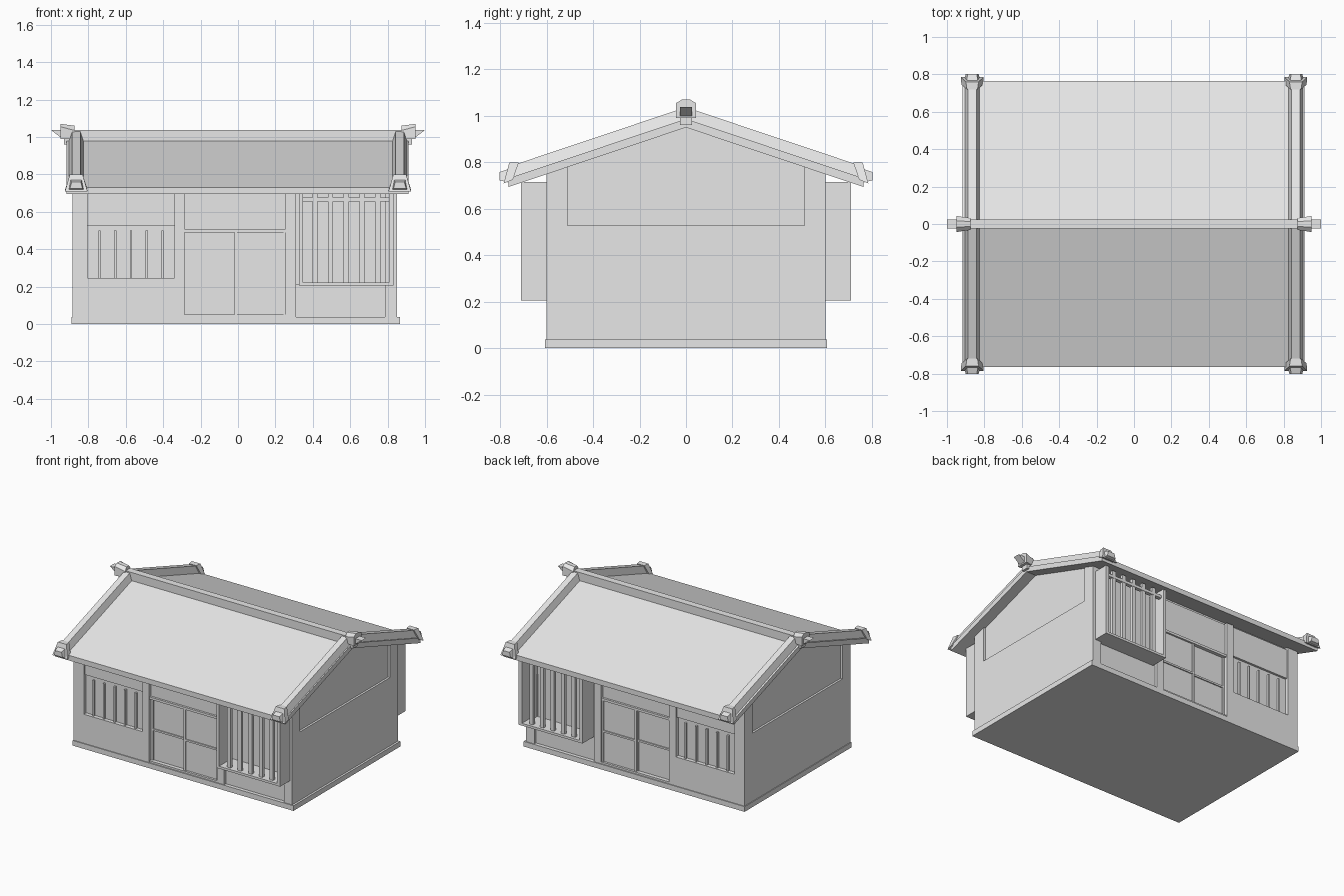
import bpy, math
from mathutils import Vector

old = bpy.data.objects.get("Cube")
if old:
    bpy.data.objects.remove(old)

grey = bpy.data.materials.new("plain_grey")
grey.use_nodes = True
grey.diffuse_color = (0.8, 0.8, 0.8, 1)
grey.node_tree.nodes["Principled BSDF"].inputs["Base Color"].default_value = (0.8, 0.8, 0.8, 1)

SLOPE = 0.335


def loft(name, a, b):
    """Closed solid between two matching rings of points."""
    n = len(a)
    faces = [tuple(range(n)), tuple(range(2 * n - 1, n - 1, -1))]
    faces += [(i, i + n, (i + 1) % n + n, (i + 1) % n) for i in range(n)]
    mesh = bpy.data.meshes.new(name)
    mesh.from_pydata([Vector(p) for p in a + b], [], faces)
    mesh.materials.append(grey)
    obj = bpy.data.objects.new(name, mesh)
    bpy.context.collection.objects.link(obj)
    # make normals point outward
    import bmesh
    bm = bmesh.new()
    bm.from_mesh(mesh)
    bmesh.ops.recalc_face_normals(bm, faces=bm.faces)
    bm.to_mesh(mesh)
    bm.free()
    return obj


def box(name, x0, x1, y0, y1, z0, z1):
    ring = lambda z: [(x0, y0, z), (x1, y0, z), (x1, y1, z), (x0, y1, z)]
    return loft(name, ring(z0), ring(z1))


def extrude_x(name, profile, x0, x1):
    return loft(name, [(x0, y, z) for y, z in profile], [(x1, y, z) for y, z in profile])


def under(y):
    return 0.95 - SLOPE * abs(y)


# Base slab and recessed core of the house
box("base_slab", -0.89, 0.865, -0.606, 0.606, 0, 0.037)
core = [(-0.565, 0.02), (0.565, 0.02), (0.565, under(0.565)), (0, 0.95), (-0.565, under(0.565))]
extrude_x("house_core", core, -0.87, 0.835)

# Gable lower walls
for side, x0, x1 in (("right", -0.885, -0.8), ("left", 0.78, 0.85)):
    box(side + "_gable_lower_wall", x0, x1, -0.57, 0.57, 0.02, 0.527)

# Corner posts, with tops cut to the roof slope
for s in (-1, 1):
    for side, x0, x1 in (("right", -0.885, -0.805), ("left", 0.785, 0.85)):
        post = [(s * 0.51, 0.02), (s * 0.6, 0.02), (s * 0.6, under(0.6)), (s * 0.51, under(0.51))]
        extrude_x(side + "_corner_post", post, x0, x1)

# Long walls, the same on the front and the back
for s, end in ((-1, "front"), (1, "back")):
    def panel(name, x0, x1, z0, z1, outer, inner=0.55):
        y0, y1 = sorted((s * inner, s * outer))
        return box(end + "_" + name, x0, x1, y0, y1, z0, z1)

    # Slatted window bay
    panel("wall_below_window", -0.81, -0.335, 0.02, 0.245, 0.6)
    panel("wall_above_window", -0.81, -0.335, 0.525, 0.74, 0.588)
    panel("window_pane", -0.81, -0.335, 0.245, 0.525, 0.572)
    for i in range(5):
        x = -0.74 + i * 0.084
        panel("window_slat", x - 0.006, x + 0.006, 0.245, 0.5, 0.588)
    # Posts beside the door
    panel("door_post_right", -0.34, -0.285, 0.02, 0.745, 0.6)
    panel("door_post_left", 0.255, 0.31, 0.02, 0.745, 0.6)
    # Sliding doors with framed panels
    panel("door_lintel", -0.285, 0.255, 0.503, 0.74, 0.58)
    panel("door_head", -0.285, 0.255, 0.49, 0.507, 0.595)
    panel("door_sill", -0.285, 0.255, 0.02, 0.05, 0.598)
    for x0, x1, y in ((-0.285, -0.015, 0.578), (-0.02, 0.255, 0.59)):
        panel("door_leaf", x0 + 0.014, x1 - 0.012, 0.05, 0.49, y - 0.008)
        panel("door_rail", x0, x1, 0.262, 0.275, y)
        panel("door_stile", x0, x0 + 0.015, 0.05, 0.49, y)
        panel("door_stile", x1 - 0.012, x1, 0.05, 0.49, y)
    # Lattice bay
    panel("wall_below_lattice", 0.31, 0.785, 0.02, 0.21, 0.58)
    panel("lattice_floor", 0.33, 0.83, 0.205, 0.222, 0.71)
    panel("lattice_top_rail", 0.34, 0.82, 0.655, 0.675, 0.692, 0.665)
    for x0, x1 in ((0.325, 0.347), (0.806, 0.832)):
        panel("lattice_side_board", x0, x1, 0.205, 0.715, 0.71, 0.57)
    for i in range(5):
        x = 0.411 + i * 0.084
        panel("lattice_bar", x - 0.014, x + 0.014, 0.215, 0.71, 0.69, 0.668)

# Roof slab
E = 0.765
roof = [(-E, under(E)), (0, 0.95), (E, under(E)),
        (E, under(E) + 0.037), (0, 0.987), (-E, under(E) + 0.037)]
extrude_x("roof", roof, -0.917, 0.912)
box("ridge_beam", -0.93, 0.93, -0.025, 0.025, 0.96, 1.037)

for sx in (-1, 1):
    cx = sx * 0.865

    # Ridge ends: gabled cap and flared tip
    def cap_ring(x, w, low, eave, peak):
        return [(sx * x, -w, low), (sx * x, w, low), (sx * x, w, eave),
                (sx * x, 0.4 * w, peak), (sx * x, -0.4 * w, peak), (sx * x, -w, eave)]
    loft("ridge_end_cap", cap_ring(0.875, 0.032, 0.99, 1.035, 1.06),
         cap_ring(0.95, 0.043, 0.99, 1.055, 1.07))
    tip = [(0.92, 0.995), (0.945, 0.995), (1.0, 1.037), (0.92, 1.037)]
    loft("ridge_tip", [(sx * x, -0.025, z) for x, z in tip], [(sx * x, 0.025, z) for x, z in tip])

    for sy in (-1, 1):
        # Trapezoid ring across the roof edge, along the slope
        def ring(y, half_low, half_top, low, high, lean=0.0):
            z = 0.987 - SLOPE * y
            return [(cx - half_low, sy * y, z + low), (cx + half_low, sy * y, z + low),
                    (cx + half_top, sy * (y + lean), z + high),
                    (cx - half_top, sy * (y + lean), z + high)]
        loft("verge_bar", ring(0, 0.042, 0.022, -0.01, 0.05),
             ring(0.76, 0.042, 0.022, -0.01, 0.05))
        # Flared end tile and its narrower nose
        loft("verge_end_tile", ring(0.745, 0.058, 0.028, -0.012, 0.062, -0.025),
             ring(0.785, 0.06, 0.034, -0.015, 0.076, -0.025))
        loft("verge_end_nose", ring(0.76, 0.045, 0.03, -0.02, 0.04),
             ring(0.803, 0.034, 0.025, 0.005, 0.04))
